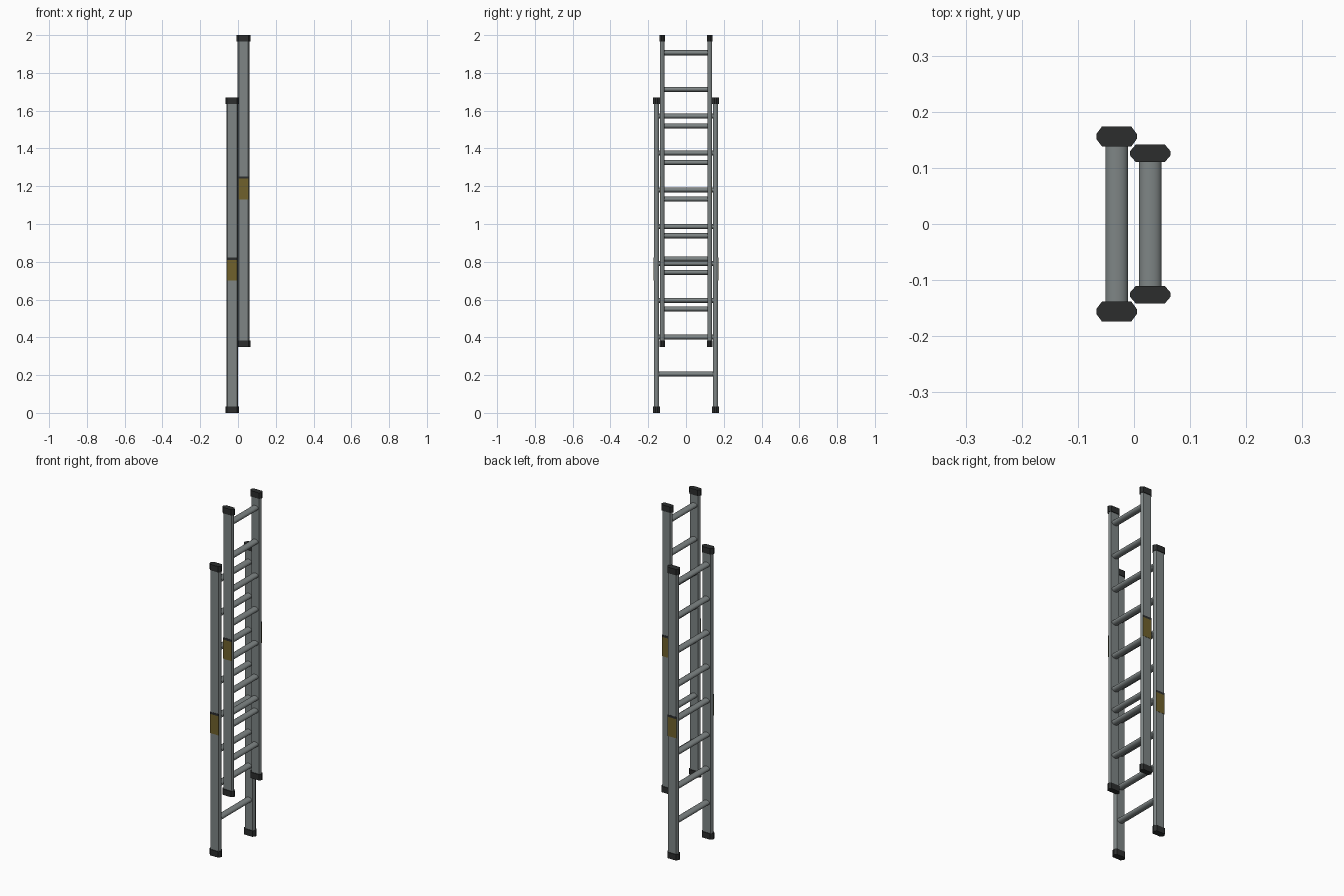
import bpy, bmesh, math
from mathutils import Vector

if "Cube" in bpy.data.objects:
    bpy.data.objects.remove(bpy.data.objects["Cube"])


def material(name, rgb):
    m = bpy.data.materials.new(name)
    m.diffuse_color = (*rgb, 1)
    m.use_nodes = True
    m.node_tree.nodes["Principled BSDF"].inputs["Base Color"].default_value = m.diffuse_color
    return m


METAL = material("grey metal", (0.21, 0.235, 0.235))
RUBBER = material("dark rubber", (0.025, 0.027, 0.027))
YELLOW = material("ochre label", (0.16, 0.12, 0.025))


def prism(name, profile, start, axis, mat, smooth=False):
    """Extrude a closed 3D profile from start along axis."""
    bm = bmesh.new()
    face = bm.faces.new([bm.verts.new(Vector(p) + Vector(start)) for p in profile])
    ext = bmesh.ops.extrude_face_region(bm, geom=[face])
    verts = [v for v in ext["geom"] if isinstance(v, bmesh.types.BMVert)]
    bmesh.ops.translate(bm, verts=verts, vec=axis)
    if face not in bm.faces:
        bmesh.ops.holes_fill(bm, edges=bm.edges)
    else:
        bmesh.ops.recalc_face_normals(bm, faces=bm.faces)
    # guarantee closed ends
    bmesh.ops.holes_fill(bm, edges=[e for e in bm.edges if e.is_boundary])
    bmesh.ops.recalc_face_normals(bm, faces=bm.faces)
    me = bpy.data.meshes.new(name)
    bm.to_mesh(me)
    bm.free()
    me.materials.append(mat)
    ob = bpy.data.objects.new(name, me)
    bpy.context.collection.objects.link(ob)
    if smooth:
        for p in me.polygons:
            p.use_smooth = len(p.vertices) == 4
    return ob


def rail_profile(hx, hy, cham):
    """Flat sided bar whose narrow edges are bevelled almost to a ridge."""
    k = hy * 0.25
    return [(hx - cham, hy, 0), (hx, k, 0), (hx, -k, 0), (hx - cham, -hy, 0),
            (cham - hx, -hy, 0), (-hx, -k, 0), (-hx, k, 0), (cham - hx, hy, 0)]


def ladder(prefix, x, y, z0, z1, hy, rungs, label_z):
    for side, s in (("front", -1), ("back", 1)):
        # side rail
        prism(f"{prefix}_{side}_rail", rail_profile(0.031, hy, 0.006),
              (x, s * y, z0 + 0.005), (0, 0, z1 - z0 - 0.01), METAL)
        # rubber end caps
        for end, z in (("bottom", z0), ("top", z1 - 0.034)):
            prism(f"{prefix}_{side}_{end}_cap", rail_profile(0.036, hy + 0.004, 0.010),
                  (x, s * y, z), (0, 0, 0.034), RUBBER)
        # warning label with dark header, on the outer face
        for part, z, h, mat in (("label", label_z, 0.11, YELLOW),
                                ("label_header", label_z + 0.11, 0.012, RUBBER)):
            w, t = 0.027, 0.0012
            plate = [(-w, -t, 0), (w, -t, 0), (w, t, 0), (-w, t, 0)]
            prism(f"{prefix}_{side}_{part}", plate,
                  (x, s * (y + hy), z), (0, 0, h), mat)
    # oval rungs between the rails
    n = 20
    oval = [(0.02 * math.cos(2 * math.pi * i / n), 0,
             0.0135 * math.sin(2 * math.pi * i / n)) for i in range(n)]
    half = y - hy * 0.5
    for i, z in enumerate(rungs):
        prism(f"{prefix}_rung_{i + 1}", oval, (x, -half, z), (0, 2 * half, 0), METAL, True)


STEP = 0.195
# base section
ladder("base", -0.031, 0.156, 0.0, 1.67, 0.014,
       [0.206 + STEP * i for i in range(8)], 0.70)
# sliding section, with one extra locking rung
ladder("sliding", 0.029, 0.126, 0.35, 2.0, 0.0115,
       [0.55 + 0.1938 * i for i in range(8)] + [0.815], 1.13)
